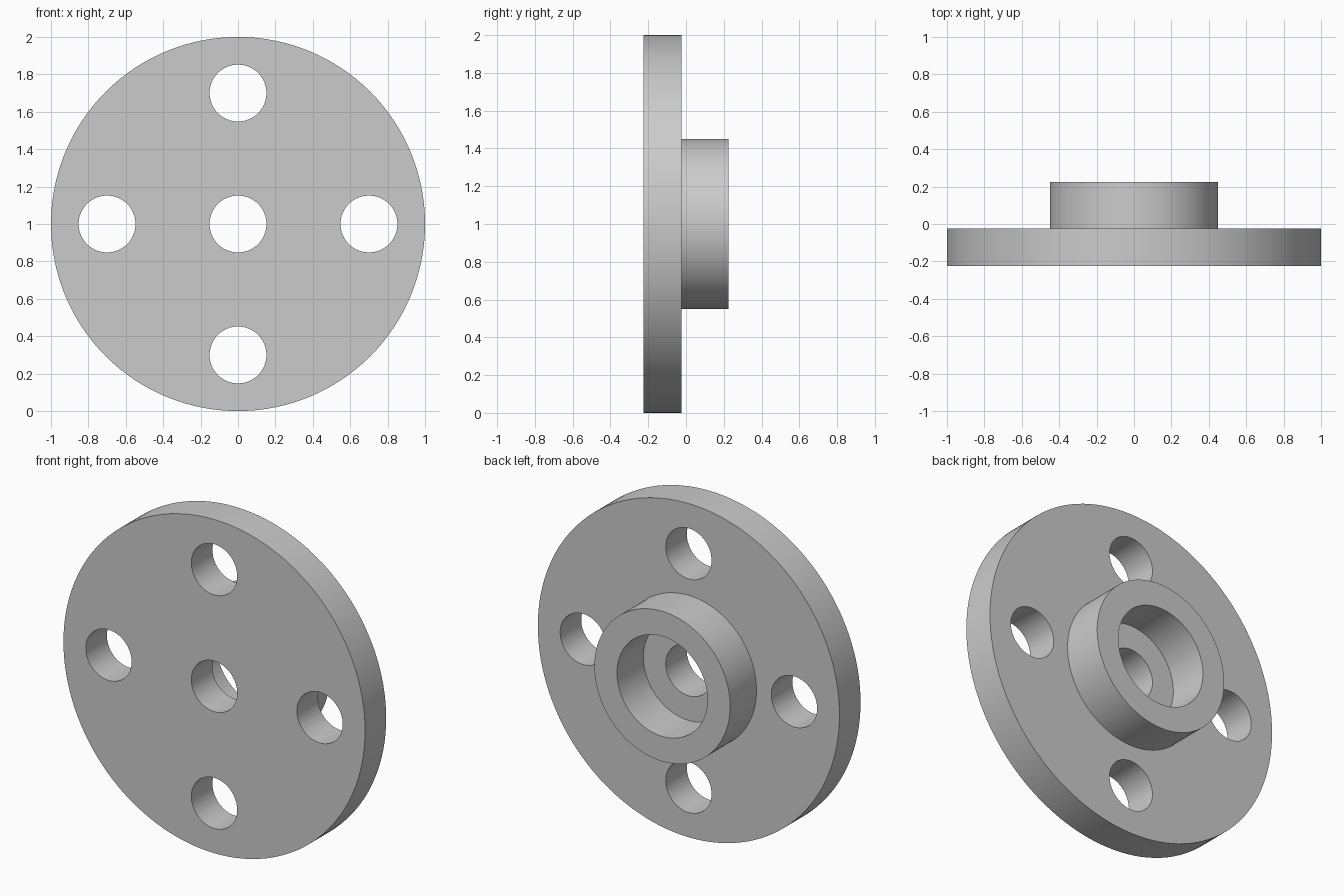
import bpy
import bmesh
from math import pi, cos, sin, radians
from mathutils import Matrix

default = bpy.data.objects.get("Cube")
if default:
    bpy.data.objects.remove(default, do_unlink=True)

SEGMENTS = 128
CENTRE_Z = 1.0
FRONT, STEP, BACK = -0.225, -0.025, 0.225
HOLE_R, BOLT_CIRCLE_R = 0.152, 0.7

# Plain grey metal
metal = bpy.data.materials.new("grey metal")
metal.use_nodes = True
GREY = (0.6, 0.6, 0.6, 1.0)
metal.diffuse_color = GREY
metal.node_tree.nodes["Principled BSDF"].inputs["Base Color"].default_value = GREY


def add_object(name, bm):
    bmesh.ops.recalc_face_normals(bm, faces=bm.faces)
    mesh = bpy.data.meshes.new(name)
    bm.to_mesh(mesh)
    bm.free()
    mesh.materials.append(metal)
    obj = bpy.data.objects.new(name, mesh)
    bpy.context.collection.objects.link(obj)
    return obj


def lathe(name, profile):
    """Revolve a closed (radius, y) profile about the y axis."""
    bm = bmesh.new()
    rings = []
    for i in range(SEGMENTS):
        a = 2 * pi * i / SEGMENTS
        rings.append([bm.verts.new((r * cos(a), y, CENTRE_Z + r * sin(a)))
                      for r, y in profile])
    n = len(profile)
    for i, ring in enumerate(rings):
        following = rings[(i + 1) % SEGMENTS]
        for j in range(n):
            k = (j + 1) % n
            bm.faces.new((ring[j], ring[k], following[k], following[j]))
    return add_object(name, bm)


# Flange disc with raised hub, counterbore and centre hole
flange = lathe("hub_flange", [
    (HOLE_R, FRONT), (1.0, FRONT), (1.0, STEP), (0.45, STEP),
    (0.45, BACK), (0.3, BACK), (0.3, STEP), (HOLE_R, STEP)])

# Four bolt holes
bm = bmesh.new()
for i in range(4):
    a = i * pi / 2
    place = Matrix.Translation((BOLT_CIRCLE_R * cos(a), (FRONT + STEP) / 2,
                                CENTRE_Z + BOLT_CIRCLE_R * sin(a)))
    bmesh.ops.create_cone(bm, cap_ends=True, segments=64, radius1=HOLE_R,
                          radius2=HOLE_R, depth=0.4,
                          matrix=place @ Matrix.Rotation(pi / 2, 4, "X"))
cutter = add_object("bolt_hole_cutter", bm)
cutter.hide_render = True

cut = flange.modifiers.new("bolt_holes", "BOOLEAN")
cut.operation = "DIFFERENCE"
cut.solver = "EXACT"
cut.object = cutter

bpy.ops.object.select_all(action="DESELECT")
flange.select_set(True)
bpy.context.view_layer.objects.active = flange
bpy.ops.object.modifier_apply(modifier=cut.name)
bpy.data.objects.remove(cutter, do_unlink=True)

# Smooth walls with crisp rims
bpy.ops.object.shade_smooth_by_angle(angle=radians(30))
